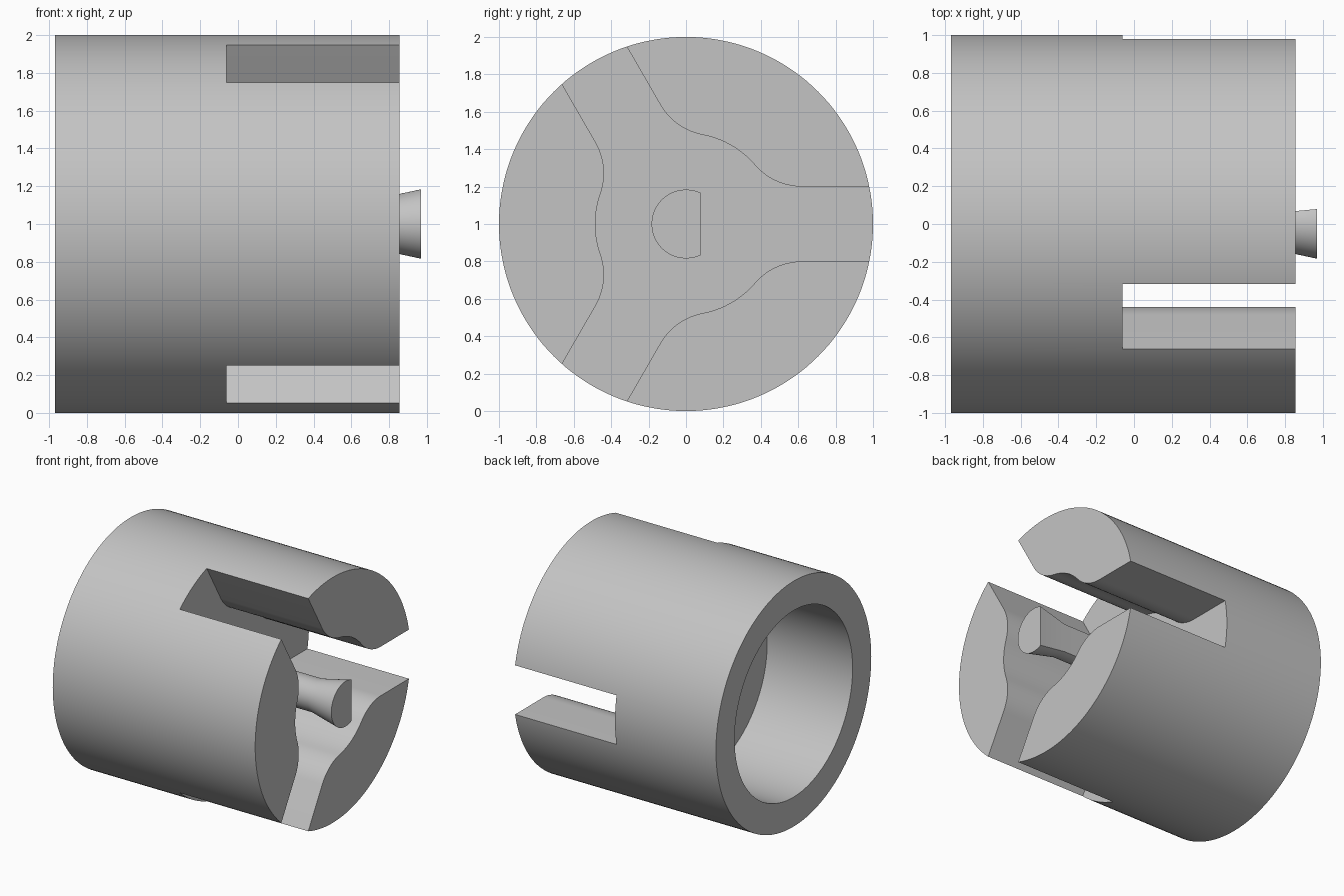
import bpy, bmesh, math
from math import cos, sin, pi, sqrt, atan2

cube = bpy.data.objects.get("Cube")
if cube:
    bpy.data.objects.remove(cube, do_unlink=True)

grey = bpy.data.materials.new("plain grey")
grey.use_nodes = True
colour = (0.55, 0.55, 0.55, 1)
grey.diffuse_color = colour
grey.node_tree.nodes["Principled BSDF"].inputs["Base Color"].default_value = colour


def loft(name, rings):
    """Skin cross-sections (x, [(y, z), ...]) along the x axis and cap the ends."""
    bm = bmesh.new()
    loops = [[bm.verts.new((x, y, z + 1)) for y, z in pts] for x, pts in rings]
    for a, b in zip(loops, loops[1:]):
        for i in range(len(a)):
            j = (i + 1) % len(a)
            bm.faces.new((a[i], a[j], b[j], b[i]))
    bm.faces.new(loops[0])
    bm.faces.new(loops[-1])
    bmesh.ops.recalc_face_normals(bm, faces=bm.faces)
    mesh = bpy.data.meshes.new(name)
    bm.to_mesh(mesh)
    bm.free()
    mesh.materials.append(grey)
    obj = bpy.data.objects.new(name, mesh)
    bpy.context.collection.objects.link(obj)
    return obj


def arc(cy, cz, r, start, end, n):
    return [(cy + r * cos(start + (end - start) * i / n),
             cz + r * sin(start + (end - start) * i / n)) for i in range(n + 1)]


def circle(r, n=144):
    return arc(0, 0, r, 0, 2 * pi, n)[:-1]


def smooth(obj):
    bpy.ops.object.select_all(action='DESELECT')
    obj.select_set(True)
    bpy.context.view_layer.objects.active = obj
    bpy.ops.object.shade_smooth_by_angle(angle=math.radians(25))


BACK, SLOT_FLOOR, RIM, TIP = -0.97, -0.06, 0.855, 0.97

# Barrel with a blind bore in its back end
barrel = loft("barrel", [(RIM, circle(1)), (BACK, circle(1)),
                         (BACK, circle(0.76)), (-0.2, circle(0.76))])

# Three-armed pocket: round centre, filleted into three straight slots
centre_r, half_width, fillet_y = 0.485, 0.2, 0.62
fillet_r = ((fillet_y ** 2 + half_width ** 2 - centre_r ** 2)
            / (2 * (centre_r - half_width)))
fillet_z = half_width + fillet_r
tangent = atan2(fillet_z, fillet_y)
upper = [(1.3, half_width)]
upper += arc(fillet_y, fillet_z, fillet_r, -pi / 2, tangent - pi, 14)
upper += arc(0, 0, centre_r, tangent, pi / 3, 5)[1:]
lower = [(y, -z) for y, z in reversed(upper)]
sector = lower[1:] + upper
outline = []
for k in range(3):
    c, s = cos(k * 2 * pi / 3), sin(k * 2 * pi / 3)
    outline += [(y * c - z * s, y * s + z * c) for y, z in sector]

cutter = loft("pocket_cutter", [(SLOT_FLOOR, outline), (RIM + 0.2, outline)])
cutter.hide_render = True
cut = barrel.modifiers.new("pocket", 'BOOLEAN')
cut.operation = 'DIFFERENCE'
cut.solver = 'EXACT'
cut.object = cutter
bpy.context.view_layer.objects.active = barrel
bpy.ops.object.modifier_apply(modifier=cut.name)
bpy.data.objects.remove(cutter, do_unlink=True)
smooth(barrel)


# D-shaped stem, flat towards +y, flaring to its tip
def d_section(r):
    flat = math.acos(0.43)
    return arc(0, 0, r, flat, 2 * pi - flat, 48)


stem = loft("drive_stem", [(SLOT_FLOOR - 0.01, d_section(0.13)),
                           (0.72, d_section(0.13)), (TIP, d_section(0.184))])
smooth(stem)
